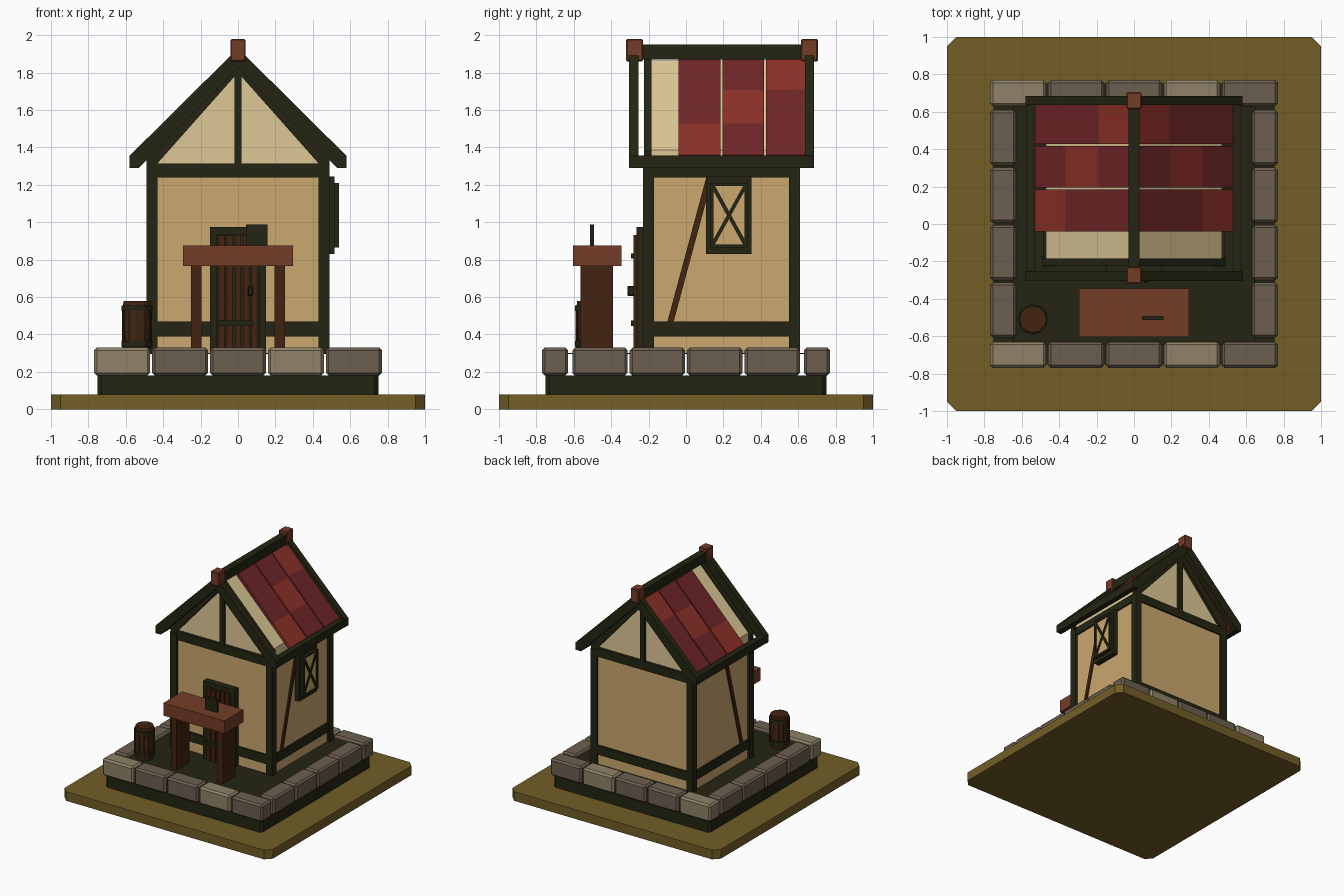
import bpy, bmesh, math
from mathutils import Vector

if "Cube" in bpy.data.objects:
    bpy.data.objects.remove(bpy.data.objects["Cube"])


def mat(name, r, g, b):
    m = bpy.data.materials.new(name)
    lin = [(c / 255 / 12.92 if c < 11 else ((c / 255 + 0.055) / 1.055) ** 2.4) for c in (r, g, b)]
    m.diffuse_color = (*lin, 1)
    m.use_nodes = True
    m.node_tree.nodes["Principled BSDF"].inputs["Base Color"].default_value = m.diffuse_color
    return m


EARTH = mat("earth", 114, 94, 38)
DARK = mat("dark_timber", 36, 37, 18)
WALL = mat("wall_plaster", 203, 168, 110)
GABLE = mat("pale_plaster", 222, 200, 150)
RED = mat("dark_red_tile", 112, 37, 39)
BRIGHT = mat("bright_red_tile", 140, 48, 39)
WOOD = mat("reddish_wood", 116, 61, 38)
BROWN = mat("brown_wood", 66, 36, 16)
STONE = mat("stone", 108, 95, 80)
PALE = mat("pale_stone", 142, 130, 104)


def finish(name, bm, m, bevel=0):
    bmesh.ops.recalc_face_normals(bm, faces=bm.faces)
    me = bpy.data.meshes.new(name)
    bm.to_mesh(me)
    bm.free()
    me.materials.append(m)
    ob = bpy.data.objects.new(name, me)
    bpy.context.collection.objects.link(ob)
    if bevel:
        mod = ob.modifiers.new("bevel", "BEVEL")
        mod.width = bevel
        mod.segments = 1
    return ob


def extrude(name, pts, axis, a, b, m, bevel=0):
    """Extrude a 2D outline along an axis from a to b."""
    def place(p, t):
        return {"x": (t, p[0], p[1]), "y": (p[0], t, p[1]), "z": (p[0], p[1], t)}[axis]
    bm = bmesh.new()
    face = bm.faces.new([bm.verts.new(place(p, a)) for p in pts])
    top = bmesh.ops.extrude_face_region(bm, geom=[face])["geom"]
    shift = Vector(place((0, 0), b - a))
    bmesh.ops.translate(bm, vec=shift, verts=[v for v in top if isinstance(v, bmesh.types.BMVert)])
    return finish(name, bm, m, bevel)


def box(name, x0, x1, y0, y1, z0, z1, m, bevel=0):
    return extrude(name, [(x0, y0), (x1, y0), (x1, y1), (x0, y1)], "z", z0, z1, m, bevel)


def bar(name, p, q, w, x0, x1, m):
    """Slanted bar in the yz plane, running from p to q."""
    p, q = Vector(p), Vector(q)
    d = (q - p).normalized() * w / 2
    n = Vector((-d.y, d.x))
    return extrude(name, [p + n, p - n, q - n, q + n], "x", x0, x1, m)


def octagon(r, c):
    return [(-r + c, -r), (r - c, -r), (r, -r + c), (r, r - c),
            (r - c, r), (-r + c, r), (-r, r - c), (-r, -r + c)]


def mirrored(pts):
    return pts + [(-x, z) for x, z in reversed(pts) if x]


# Ground plate, foundation and yard floor
extrude("ground_plate", octagon(1, 0.05), "z", 0, 0.08, EARTH)
extrude("foundation", octagon(0.75, 0.02), "z", 0.08, 0.18, DARK)
box("yard_floor", -0.65, 0.65, -0.65, 0.65, 0.295, 0.302, DARK)

# Ring of stones
for i in range(5):
    x = -0.62 + 0.31 * i
    for side, y in (("front", -0.70), ("back", 0.70)):
        box(f"{side}_stone_{i + 1}", x - 0.15, x + 0.15, y - 0.07, y + 0.07, 0.18, 0.33,
            PALE if i in (0, 3) else STONE, 0.015)
for i in range(4):
    y = -0.46 + 0.307 * i
    for side, x in (("left", -0.70), ("right", 0.70)):
        box(f"{side}_stone_{i + 1}", x - 0.07, x + 0.07, y - 0.148, y + 0.148, 0.18, 0.33, STONE, 0.015)

# House body with timber frame
box("house_walls", -0.47, 0.47, -0.21, 0.59, 0.30, 1.30, WALL)
for sx, side in ((-1, "left"), (1, "right")):
    xa, xb = sorted((sx * 0.43, sx * 0.49))
    for y, end in ((-0.23, "front"), (0.55, "back")):
        box(f"{end}_{side}_post", xa, xb, y, y + 0.06, 0.30, 1.30, DARK)
    xa, xb = sorted((sx * 0.45, sx * 0.483))
    box(f"{side}_sill_beam", xa, xb, -0.2, 0.58, 0.39, 0.47, DARK)
    box(f"{side}_top_beam", xa, xb, -0.2, 0.58, 1.24, 1.31, DARK)
    # Diagonal brace
    xa, xb = sorted((sx * 0.46, sx * 0.482))
    bar(f"{side}_brace", (-0.085, 0.46), (0.125, 1.24), 0.032, xa, xb, BROWN)
    # Eave beam
    xa, xb = sorted((sx * 0.53, sx * 0.578))
    box(f"{side}_eave_beam", xa, xb, -0.27, 0.68, 1.29, 1.357, DARK)
for y, end in ((-0.224, "front"), (0.57, "back")):
    box(f"{end}_sill_beam", -0.46, 0.46, y, y + 0.034, 0.39, 0.47, DARK)
    box(f"{end}_top_beam", -0.49, 0.49, y, y + 0.034, 1.24, 1.315, DARK)
    box(f"{end}_gable_post", -0.02, 0.02, y, y + 0.034, 1.31, 1.80, DARK)

# Roof core and gables
extrude("roof_core", [(-0.47, 1.29), (0.47, 1.29), (0.47, 1.385), (0, 1.865), (-0.47, 1.385)],
        "y", -0.20, 0.58, GABLE)
for y, end in ((-0.225, "front"), (0.565, "back")):
    extrude(f"{end}_gable_rafters", mirrored([(0, 1.88), (0.49, 1.38), (0.49, 1.31), (0.435, 1.31)])[:4]
            + [(0, 1.80), (-0.435, 1.31), (-0.49, 1.31), (-0.49, 1.38)], "y", y, y + 0.04, DARK)
for y, end in ((-0.305, "front"), (0.635, "back")):
    extrude(f"{end}_barge_boards",
            [(0, 1.93), (0.58, 1.355), (0.58, 1.29), (0.53, 1.29), (0, 1.825),
             (-0.53, 1.29), (-0.58, 1.29), (-0.58, 1.355)], "y", y, y + 0.05, DARK)
box("ridge_beam", -0.03, 0.03, -0.30, 0.68, 1.87, 1.95, DARK)
for y, end in ((-0.275, "front"), (0.66, "back")):
    box(f"{end}_ridge_cap", -0.04, 0.04, y - 0.045, y + 0.045, 1.86, 1.98, WOOD, 0.006)

# Roof tiles: three columns of three, one bright tile in each
cuts = [0.53, 0.365, 0.19, 0.0]
for col, (y0, y1) in enumerate(((-0.04, 0.185), (0.195, 0.418), (0.428, 0.635))):
    for row in range(3):
        for sx, side in ((-1, "left"), (1, "right")):
            a, b = cuts[row], cuts[row + 1]
            za, zb = 1.90 - 1.02 * a, 1.90 - 1.02 * b
            extrude(f"{side}_tile_{col + 1}_{row + 1}",
                    [(sx * a, za), (sx * b, zb), (sx * b, zb - 0.035), (sx * a, za - 0.035)],
                    "y", y0, y1, BRIGHT if row == col else RED)

# Side window on the right wall: outer frame, pane, inner frame, cross
def frame(name, y0, y1, z0, z1, w, x0, x1):
    box(name + "_bottom", x0, x1, y0, y1, z0, z0 + w, DARK)
    box(name + "_top", x0, x1, y0, y1, z1 - w, z1, DARK)
    box(name + "_front", x0, x1, y0, y0 + w, z0, z1, DARK)
    box(name + "_back", x0, x1, y1 - w, y1, z0, z1, DARK)


frame("window_frame", 0.108, 0.35, 0.83, 1.245, 0.04, 0.46, 0.516)
box("window_pane", 0.46, 0.53, 0.135, 0.325, 0.87, 1.205, WALL)
frame("window_lattice", 0.13, 0.33, 0.865, 1.21, 0.016, 0.50, 0.54)
bar("window_cross_1", (0.14, 0.875), (0.32, 1.2), 0.02, 0.50, 0.538, DARK)
bar("window_cross_2", (0.32, 0.875), (0.14, 1.2), 0.02, 0.50, 0.539, DARK)

# Door
box("door_backing", -0.12, 0.12, -0.255, -0.2, 0.30, 0.95, DARK)
for sx, side in ((-1, "left"), (1, "right")):
    xa, xb = sorted((sx * 0.113, sx * 0.15))
    box(f"door_{side}_jamb", xa, xb, -0.265, -0.2, 0.30, 0.975, DARK)
box("door_lintel", -0.15, 0.15, -0.265, -0.2, 0.935, 0.975, DARK)
for i in range(5):
    x = -0.088 + 0.044 * i
    box(f"door_plank_{i + 1}", x - 0.017, x + 0.017, -0.28, -0.24, 0.30, 0.932, BROWN)
for z in (0.46, 0.82):
    box("door_strap", -0.11, 0.08, -0.295, -0.27, z - 0.014, z + 0.014, DARK)
box("door_handle", 0.053, 0.08, -0.313, -0.275, 0.605, 0.66, DARK, 0.006)

# Counter table with a small sign
box("table_top", -0.293, 0.293, -0.605, -0.345, 0.765, 0.875, WOOD)
for sx, side in ((-1, "left"), (1, "right")):
    xa, xb = sorted((sx * 0.195, sx * 0.25))
    box(f"table_{side}_leg", xa, xb, -0.565, -0.39, 0.30, 0.77, BROWN)
box("table_sign", 0.042, 0.157, -0.512, -0.492, 0.87, 0.987, DARK)


# Barrel: lofted rings, hoops and stave gaps
def loft(name, rings, m, n=12):
    bm = bmesh.new()
    loops = [[bm.verts.new((-0.54 + r * math.cos(math.tau * k / n), -0.51 + r * math.sin(math.tau * k / n), z))
              for k in range(n)] for r, z in rings]
    for lo, hi in zip(loops, loops[1:]):
        for k in range(n):
            bm.faces.new((lo[k], lo[(k + 1) % n], hi[(k + 1) % n], hi[k]))
    bm.faces.new(loops[0])
    bm.faces.new(loops[-1])
    return finish(name, bm, m)


loft("barrel", [(0.07, 0.30), (0.078, 0.38), (0.08, 0.45), (0.078, 0.52), (0.072, 0.58)], BROWN)
for z in (0.35, 0.54):
    loft("barrel_hoop", [(0.083, z - 0.015), (0.083, z + 0.015)], DARK)
for k in range(12):
    a = math.tau * k / 12
    x, y = -0.54 + 0.077 * math.cos(a), -0.51 + 0.077 * math.sin(a)
    box("barrel_seam", x - 0.004, x + 0.004, y - 0.004, y + 0.004, 0.33, 0.55, DARK)
